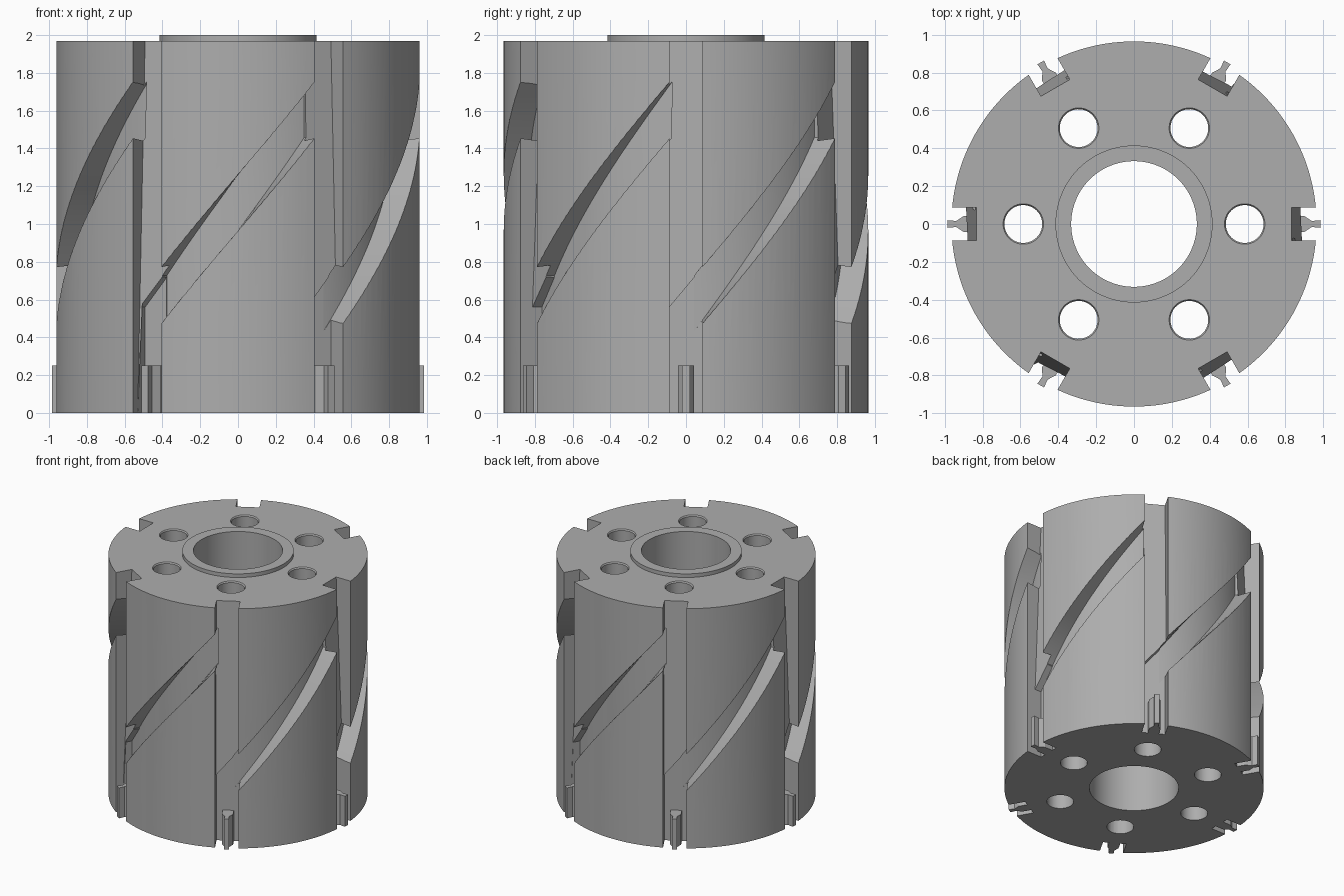
import bpy, bmesh
from math import sin, cos, pi, radians
from mathutils import Matrix, Vector

if "Cube" in bpy.data.objects:
    bpy.data.objects.remove(bpy.data.objects["Cube"])

R, FLOOR, HALF, TOP = 0.965, 0.83, 0.088, 1.97   # drum radius, slot floor, slot half width, drum top

steel = bpy.data.materials.new("grey_steel")
steel.use_nodes = True
COLOUR = (0.42, 0.42, 0.42, 1)
steel.diffuse_color = COLOUR
steel.node_tree.nodes["Principled BSDF"].inputs["Base Color"].default_value = COLOUR


def circle(r, z, n, cx=0):
    return [(cx + r * cos(2 * pi * i / n), r * sin(2 * pi * i / n), z) for i in range(n)]


def loft(bm, rings, turn=0, closed=False):
    """Skin a list of equal rings, capping the ends unless closed."""
    rot = Matrix.Rotation(turn, 3, 'Z')
    vs = [[bm.verts.new(rot @ Vector(p)) for p in ring] for ring in rings]
    n = len(vs[0])
    pairs = list(zip(vs, vs[1:])) + ([(vs[-1], vs[0])] if closed else [])
    for a, b in pairs:
        for i in range(n):
            j = (i + 1) % n
            bm.faces.new((a[i], a[j], b[j], b[i]))
    if not closed:
        bm.faces.new(vs[0])
        bm.faces.new(vs[-1])


def finish(name, bm):
    bmesh.ops.recalc_face_normals(bm, faces=bm.faces)
    me = bpy.data.meshes.new(name)
    bm.to_mesh(me)
    bm.free()
    me.materials.append(steel)
    ob = bpy.data.objects.new(name, me)
    bpy.context.scene.collection.objects.link(ob)
    return ob


def six(name, rings, offset=0):
    """Six copies of a loft around the axis."""
    bm = bmesh.new()
    for k in range(6):
        loft(bm, rings, radians(60 * k + offset))
    return finish(name, bm)


def activate(ob):
    bpy.ops.object.select_all(action='DESELECT')
    ob.select_set(True)
    bpy.context.view_layer.objects.active = ob


# Drum with central bore and raised collar
bm = bmesh.new()
profile = [(0.332, 0), (R, 0), (R, TOP), (0.415, TOP), (0.415, 2), (0.332, 2)]
loft(bm, [circle(r, z, 144) for r, z in profile], closed=True)
drum = finish("drum", bm)

# Bolt holes with a small top chamfer
holes = six("bolt_hole_cutter", [circle(r, z, 40, 0.585) for r, z in
            ((0.1, -0.1), (0.1, TOP - 0.01), (0.107, TOP), (0.107, 2.1))])

# Upright slots whose floor rises outward towards the bottom
def slot_ring(inner, z_low, z_high):
    return [(inner, -HALF, z_low), (1.2, -HALF, z_low), (1.2, HALF, z_high), (inner, HALF, z_high)]

upright = six("upright_slot_cutter", [slot_ring(0.914, -0.1, -0.1), slot_ring(0.826, 2.1, 2.1)])

# Deeper lower part of each slot, ending in a slanted step
lower = six("lower_slot_cutter", [slot_ring(FLOOR, -0.1, -0.1), slot_ring(FLOOR, 0.56, 0.77)])

# Helical slots climbing from each upright slot to the next
rings = []
STEPS = 28
for i in range(STEPS + 1):
    deg = -27 + 51.9 * i / STEPS
    a = radians(deg)
    z = 1.26 + 0.98 * deg / 49.6
    rings.append([(r * cos(a), r * sin(a), zz) for r, zz in
                  ((FLOOR, z - 0.295), (1.2, z - 0.295), (1.2, z), (FLOOR, z))])
helical = six("helical_slot_cutter", rings, 30)

# Cut everything out of the drum
activate(drum)
for cutter in (holes, upright, lower, helical):
    cutter.hide_render = True
    mod = drum.modifiers.new(cutter.name, 'BOOLEAN')
    mod.operation = 'DIFFERENCE'
    mod.solver = 'EXACT'
    mod.object = cutter
    bpy.ops.object.modifier_apply(modifier=mod.name)
    bpy.data.objects.remove(cutter)
bpy.ops.object.shade_smooth_by_angle(angle=radians(25))

# Waisted keys standing in the foot of each slot
half = [(FLOOR - 0.01, 0.042), (0.9, 0.042), (0.94, 0.016), (0.986, 0.02)]
outline = half + [(x, -y) for x, y in reversed(half)]
six("slot_keys", [[(x, y, z) for x, y in outline] for z in (0, 0.25)])
